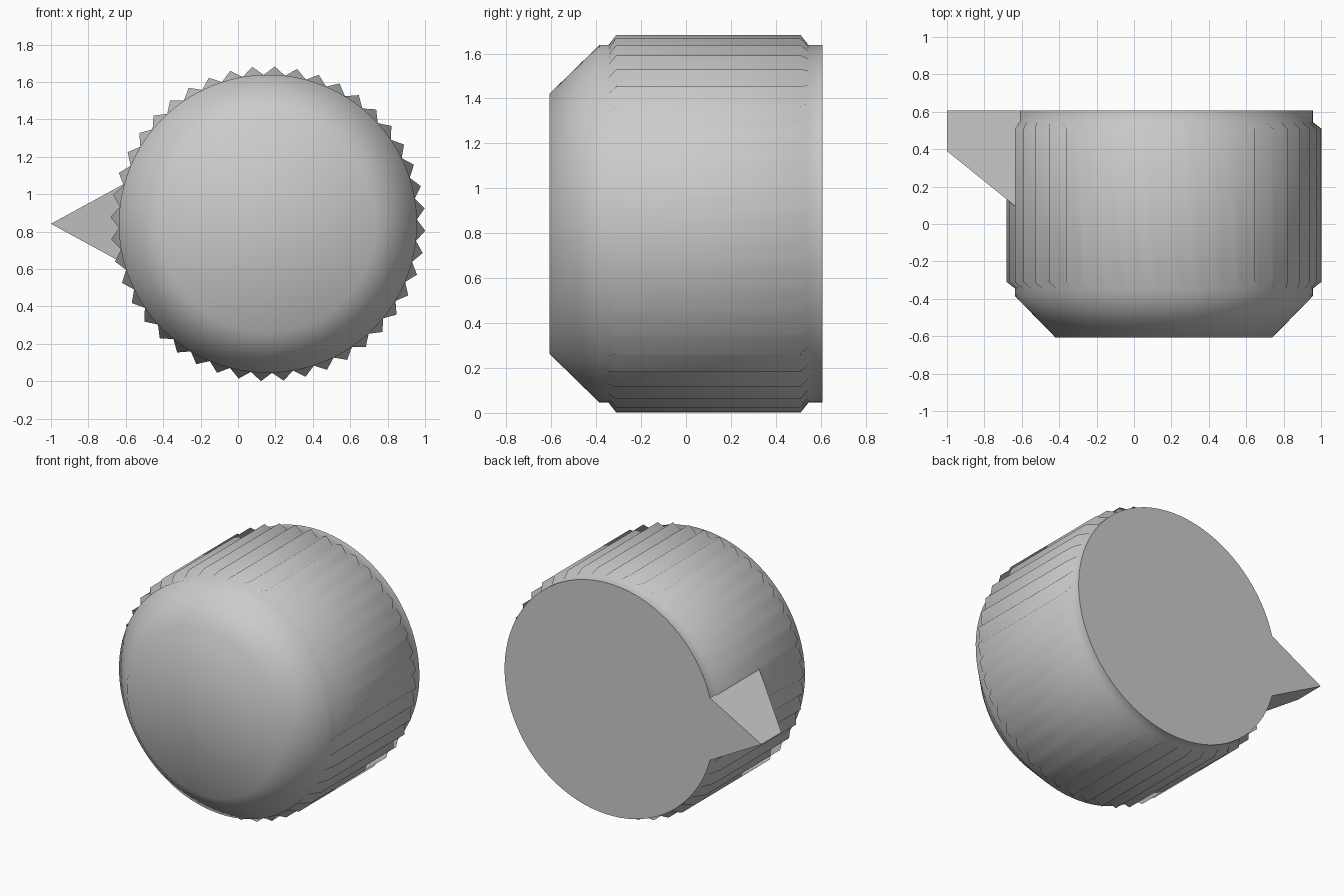
import bpy, bmesh
from math import sin, cos, radians, pi

if "Cube" in bpy.data.objects:
    bpy.data.objects.remove(bpy.data.objects["Cube"])

CX, CZ = 0.16, 0.842      # knob axis, running along y
TEETH = 44
PHASE = radians(-2.5)


def finish(bm, name, angle):
    bmesh.ops.recalc_face_normals(bm, faces=bm.faces)
    mesh = bpy.data.meshes.new(name)
    bm.to_mesh(mesh)
    bm.free()
    obj = bpy.data.objects.new(name, mesh)
    bpy.context.collection.objects.link(obj)
    bpy.ops.object.select_all(action='DESELECT')
    obj.select_set(True)
    bpy.context.view_layer.objects.active = obj
    bpy.ops.object.shade_smooth_by_angle(angle=radians(angle))
    return obj


# Knob body: rings of (y, valley radius, tooth-tip radius)
profile = [(-0.607, 0.58, 0.58), (-0.385, 0.797, 0.797), (-0.345, 0.797, 0.797),
           (-0.31, 0.797, 0.842), (0.51, 0.797, 0.842), (0.545, 0.797, 0.797),
           (0.607, 0.797, 0.797)]
bm = bmesh.new()
n = TEETH * 2
rings = []
for y, valley, tip in profile:
    ring = []
    for i in range(n):
        a = PHASE + 2 * pi * i / n
        r = valley if i % 2 else tip
        ring.append(bm.verts.new((CX + r * cos(a), y, CZ + r * sin(a))))
    rings.append(ring)
for a, b in zip(rings, rings[1:]):
    for i in range(n):
        j = (i + 1) % n
        bm.faces.new((a[i], a[j], b[j], b[i]))
bm.faces.new(rings[0])
bm.faces.new(rings[-1])
finish(bm, "knob_body", 50)

# Pointer: triangular wedge at the back rim, sloping forward into the body
bm = bmesh.new()
tip_x, root_x, half = -1.0, -0.56, 0.24
back = [bm.verts.new((x, 0.607, CZ + z)) for x, z in
        ((tip_x, 0), (root_x, half), (root_x, -half))]
front = [bm.verts.new((x, y, CZ + z)) for x, y, z in
         ((tip_x, 0.39, 0), (root_x, 0.035, half), (root_x, 0.035, -half))]
bm.faces.new(back)
bm.faces.new(front)
for i in range(3):
    j = (i + 1) % 3
    bm.faces.new((back[i], back[j], front[j], front[i]))
finish(bm, "pointer", 30)
